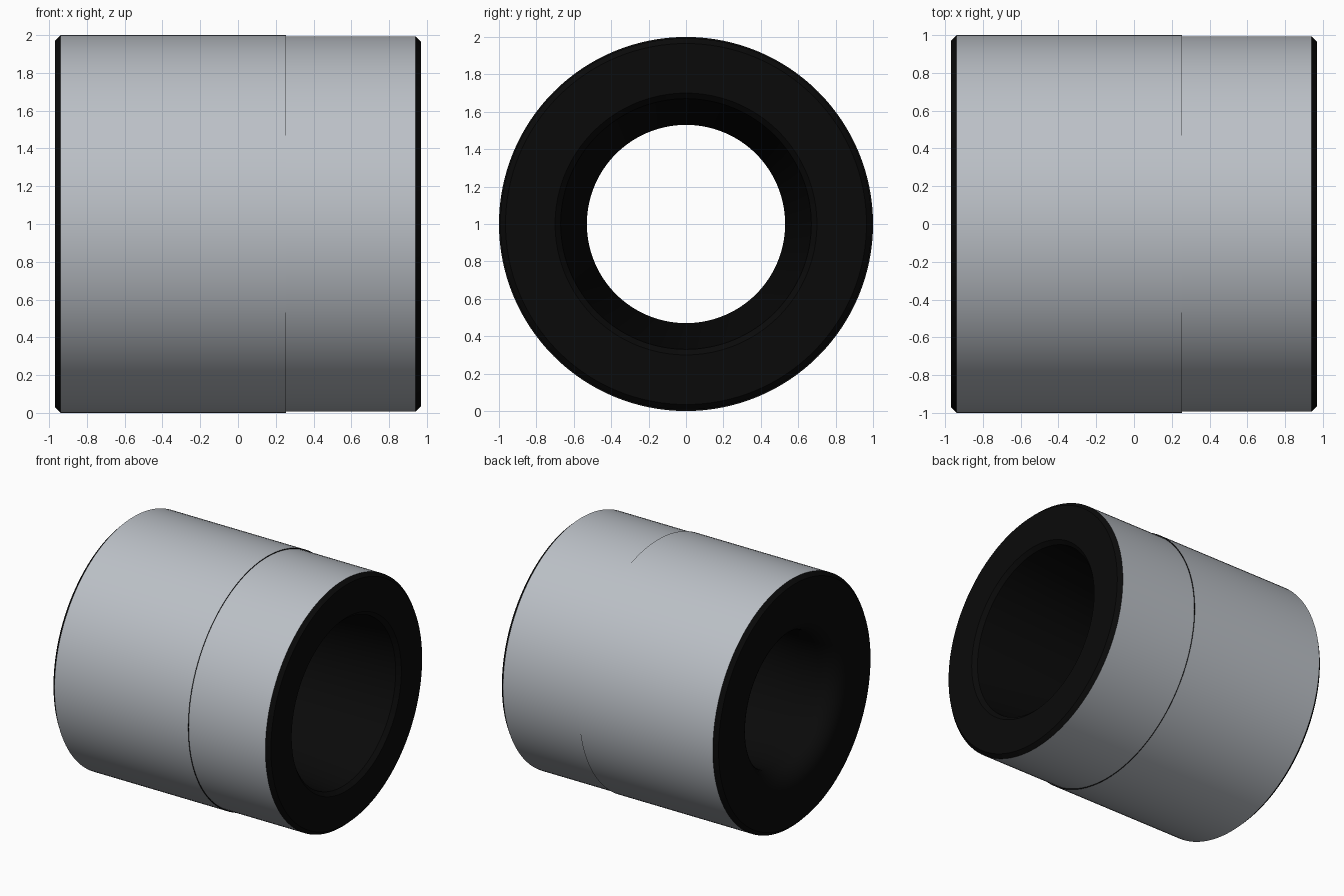
import bpy, math

if "Cube" in bpy.data.objects:
    bpy.data.objects.remove(bpy.data.objects["Cube"])

SEGMENTS = 128
FILLET = 0.15
THROAT = 0.53

# Closed section of the sleeve wall: (x along the axis, radius)
profile = [
    (-0.97, 0.97), (-0.94, 1.0), (0.255, 1.0), (0.255, 0.993),
    (0.94, 0.993), (0.97, 0.965),
    (0.97, 0.70), (0.94, 0.67),          # chamfered wide mouth
    (-0.65, THROAT),                     # end of the tapered bore
]
# Rounded mouth at the narrow end
for k in range(9):
    a = math.pi / 2 * k / 8
    profile.append((-0.97 + FILLET * (1 - math.sin(a)), THROAT + FILLET * (1 - math.cos(a))))


def lathe(name, section):
    n = len(section)
    verts, faces = [], []
    for s in range(SEGMENTS):
        a = 2 * math.pi * s / SEGMENTS
        verts += [(x, r * math.cos(a), 1 + r * math.sin(a)) for x, r in section]
        t = (s + 1) % SEGMENTS
        for i in range(n):
            j = (i + 1) % n
            faces.append((s * n + i, s * n + j, t * n + j, t * n + i))
    mesh = bpy.data.meshes.new(name)
    mesh.from_pydata(verts, [], faces)
    obj = bpy.data.objects.new(name, mesh)
    bpy.context.collection.objects.link(obj)
    return obj


sleeve = lathe("sleeve", profile)

# Grey outer wall, black ends and bore
for label, color in (("grey_wall", (0.5, 0.53, 0.57, 1)), ("black_ends", (0.003, 0.003, 0.003, 1))):
    mat = bpy.data.materials.new(label)
    mat.diffuse_color = color
    mat.use_nodes = True
    mat.node_tree.nodes["Principled BSDF"].inputs["Base Color"].default_value = mat.diffuse_color
    sleeve.data.materials.append(mat)
for i, face in enumerate(sleeve.data.polygons):
    face.material_index = 0 if i % len(profile) in (1, 3) else 1

# Consistent outward normals and smooth curved surfaces
bpy.context.view_layer.objects.active = sleeve
sleeve.select_set(True)
bpy.ops.object.mode_set(mode='EDIT')
bpy.ops.mesh.select_all(action='SELECT')
bpy.ops.mesh.normals_make_consistent(inside=False)
bpy.ops.object.mode_set(mode='OBJECT')
bpy.ops.object.shade_smooth_by_angle(angle=math.radians(20))
